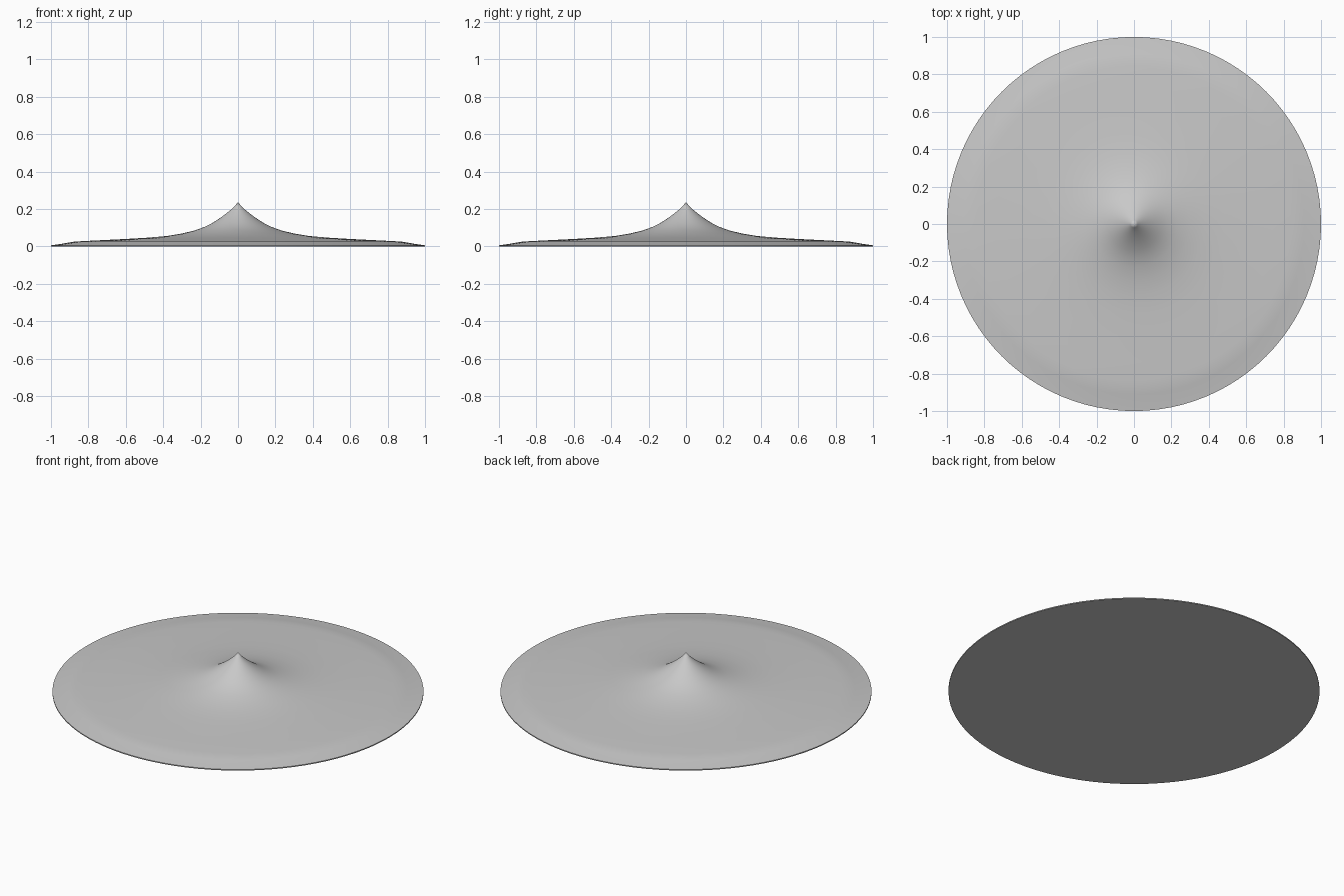
import bpy, bmesh, math

cube = bpy.data.objects.get("Cube")
if cube:
    bpy.data.objects.remove(cube, do_unlink=True)

SIDES = 96

grey = bpy.data.materials.new("light grey")
grey.use_nodes = True
colour = (0.58, 0.58, 0.58, 1)
grey.diffuse_color = colour
grey.node_tree.nodes["Principled BSDF"].inputs["Base Color"].default_value = colour

# Profile from near the tip to the rim: radius, height
profile = [(0.02, 0.214), (0.04, 0.195), (0.07, 0.171), (0.1, 0.149),
           (0.14, 0.124), (0.18, 0.104), (0.23, 0.086), (0.3, 0.069),
           (0.38, 0.056), (0.48, 0.047), (0.6, 0.04), (0.74, 0.033),
           (0.84, 0.028), (0.88, 0.025), (0.91, 0.02), (0.95, 0.013),
           (1, 0.006), (1, 0)]


def ring(bm, radius, height):
    return [bm.verts.new((radius * math.cos(a), radius * math.sin(a), height))
            for a in (2 * math.pi * i / SIDES for i in range(SIDES))]


bm = bmesh.new()
rings = [ring(bm, r, z) for r, z in profile]
tip = bm.verts.new((0, 0, 0.236))
for i in range(SIDES):
    j = (i + 1) % SIDES
    # Pointed tip
    bm.faces.new((tip, rings[0][i], rings[0][j]))
    # Flared body and rim
    for inner, outer in zip(rings, rings[1:]):
        bm.faces.new((inner[i], outer[i], outer[j], inner[j]))
# Flat underside
bm.faces.new(rings[-1][::-1])
bmesh.ops.recalc_face_normals(bm, faces=bm.faces)

mesh = bpy.data.meshes.new("pointed_disc")
bm.to_mesh(mesh)
bm.free()
mesh.materials.append(grey)
disc = bpy.data.objects.new("pointed_disc", mesh)
bpy.context.collection.objects.link(disc)

# Smooth top with a sharp rim
bpy.ops.object.select_all(action="DESELECT")
disc.select_set(True)
bpy.context.view_layer.objects.active = disc
bpy.ops.object.shade_smooth_by_angle(angle=math.radians(40))
